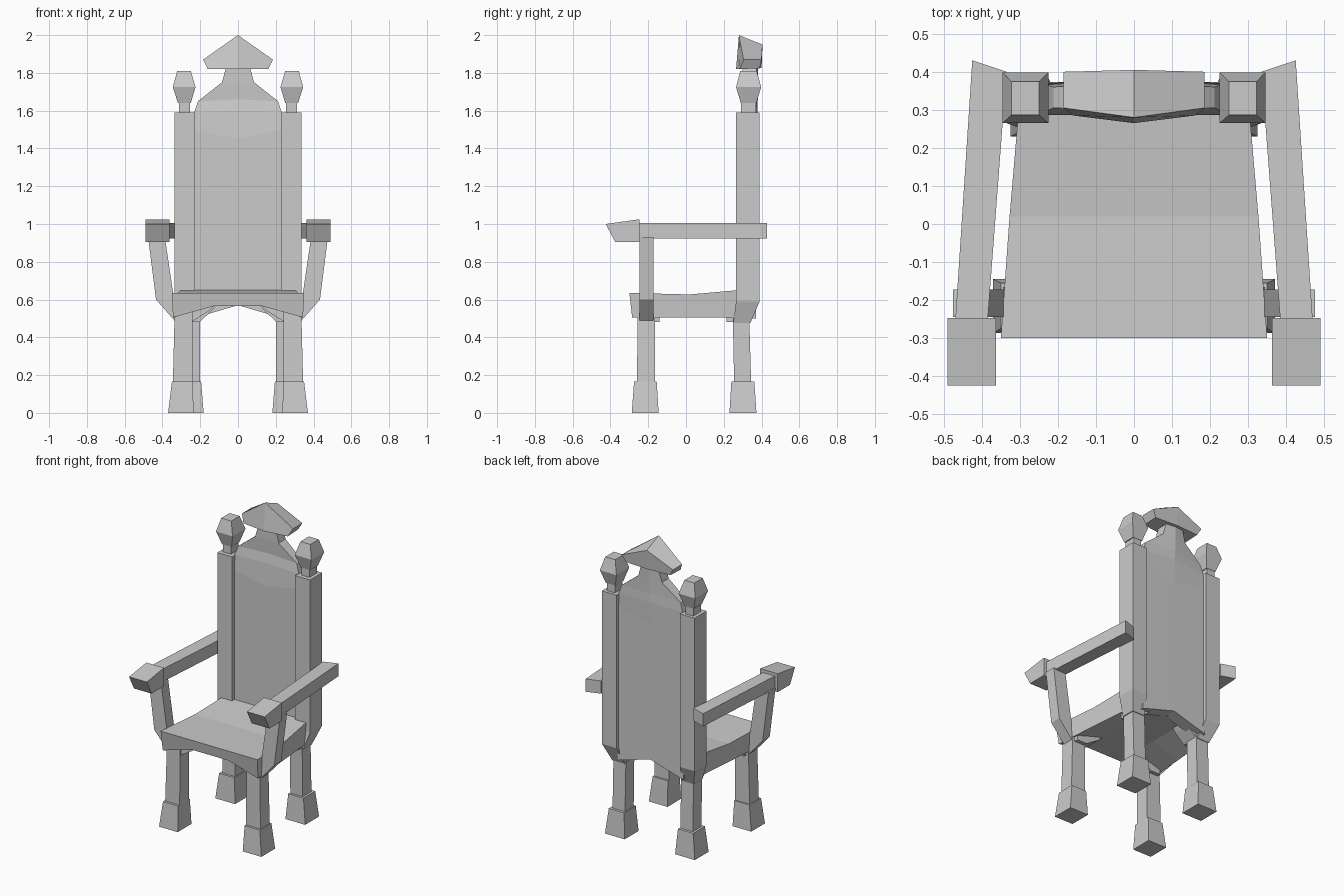
import bpy, bmesh


def loft(name, rings):
    """Bridge equal-sized rings, cap the ends and mirror across x."""
    bm = bmesh.new()
    vs = [[bm.verts.new(p) for p in r] for r in rings]
    n = len(rings[0])
    for a, b in zip(vs, vs[1:]):
        for i in range(n):
            j = (i + 1) % n
            bm.faces.new((a[i], a[j], b[j], b[i]))
    bm.faces.new(vs[0])
    bm.faces.new(vs[-1])
    bmesh.ops.recalc_face_normals(bm, faces=bm.faces)
    # leave the centre plane open so mirrored halves join
    inner = [f for f in bm.faces if all(abs(v.co.x) < 1e-5 for v in f.verts)]
    bmesh.ops.delete(bm, geom=inner, context='FACES')
    me = bpy.data.meshes.new(name)
    bm.to_mesh(me)
    bm.free()
    ob = bpy.data.objects.new(name, me)
    bpy.context.collection.objects.link(ob)
    ob.modifiers.new("Mirror", 'MIRROR').use_axis[0] = True
    return ob


def rect(x0, x1, y0, y1, z):
    return [(x0, y0, z), (x1, y0, z), (x1, y1, z), (x0, y1, z)]


def stack(name, *levels):
    return loft(name, [rect(*l) for l in levels])


def slab_y(name, profile, y0, y1):
    return loft(name, [[(x, y, z) for x, z in profile] for y in (y0, y1)])


# Legs with flared feet
stack("front_leg", (.24, .345, -.26, -.165, .15), (.24, .335, -.255, -.165, .55))
stack("front_foot", (.235, .37, -.287, -.145, 0), (.24, .35, -.275, -.155, .165))
stack("back_leg", (.20, .29, .255, .345, .15), (.20, .29, .248, .335, .50))
stack("back_foot", (.182, .325, .23, .373, 0), (.195, .305, .24, .362, .165))

# Diagonal brackets under the seat
slab_y("front_bracket", [(.12, .575), (.16, .535), (.25, .48), (.32, .48), (.32, .575)], -.245, -.14)
slab_y("back_bracket", [(.11, .575), (.14, .54), (.205, .48), (.28, .48), (.28, .575)], .215, .33)

# Seat: dished top, arched underside, narrowing to the back
def seat_ring(y, w, top, y_low):
    return [(0, y, top), (w, y, top), (w - .006, y_low, .505),
            (.13, y_low, .565), (0, y_low, .565)]


loft("seat", [seat_ring(-.30, .35, .635, -.285),
              seat_ring(.02, .327, .627, .02),
              seat_ring(.30, .303, .652, .30)])

# Back posts and their finials
stack("back_post", (.205, .295, .25, .34, .475), (.228, .335, .265, .39, .59),
      (.228, .335, .265, .39, 1.59))
stack("finial_neck", (.255, .312, .292, .37, 1.58), (.255, .312, .292, .37, 1.65))
stack("finial", (.25, .318, .29, .372, 1.64), (.225, .345, .265, .398, 1.725),
      (.25, .322, .287, .374, 1.81))


# Back panel with arched base and stepped shoulders
def panel_ring(w, z_edge, z_mid, yf, yb, yb_mid):
    return [(0, yf, z_mid), (w, yf, z_edge), (w, yb, z_edge), (0, yb_mid, z_mid)]


loft("back_panel", [panel_ring(.24, .50, .57, .287, .37, .37),
                    panel_ring(.235, 1.50, 1.45, .287, .37, .372),
                    panel_ring(.232, 1.59, 1.60, .295, .366, .378),
                    panel_ring(.212, 1.65, 1.66, .305, .36, .38),
                    panel_ring(.085, 1.75, 1.75, .30, .37, .382),
                    panel_ring(.06, 1.84, 1.84, .30, .375, .382)])

# Peaked crest on top
loft("crest", [[(0, .28, 2), (.185, .305, 1.87), (.16, .285, 1.82), (0, .265, 1.82)],
               [(0, .405, 1.95), (.185, .40, 1.87), (.16, .39, 1.825), (0, .40, 1.825)]])

# Arm supports, armrests and hand blocks
slab_y("arm_support", [(.387, .93), (.476, .93), (.434, .60), (.333, .485),
                       (.30, .50), (.343, .63)], -.245, -.172)
loft("armrest", [[(x, y, z) for x, y in
                  ((.385, -.26), (.47, -.26), (.425, .43), (.335, .40))]
                 for z in (.922, 1.005)])
loft("arm_hand_block", [[(x, y, z) for y, z in
                         ((-.425, 1.0), (-.247, 1.025), (-.247, .905), (-.375, .905))]
                        for x in (.362, .49)])
